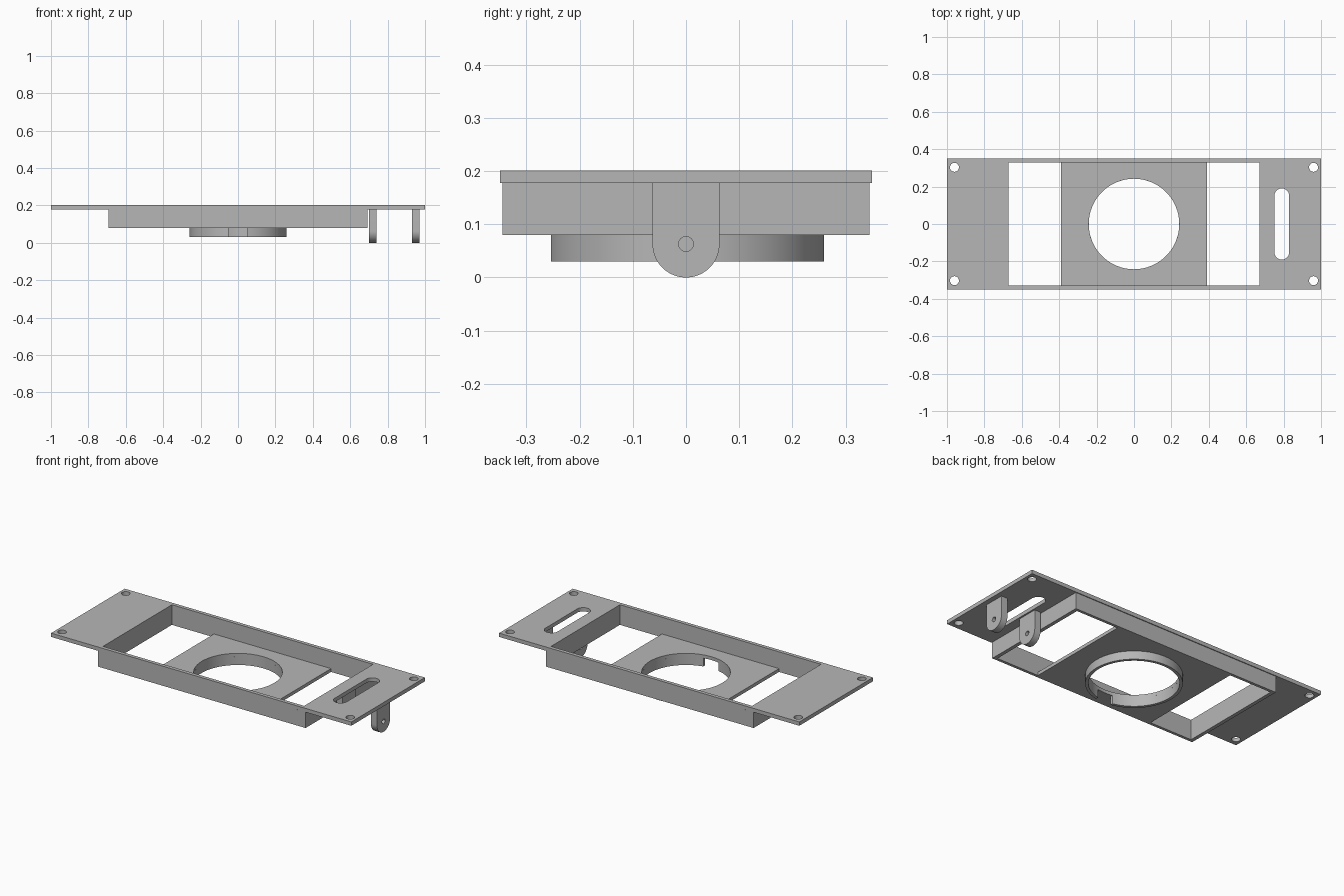
import bpy
from math import pi, sin, cos, asin
from mathutils import Matrix

if "Cube" in bpy.data.objects:
    bpy.data.objects.remove(bpy.data.objects["Cube"], do_unlink=True)

GREY = (0.47, 0.47, 0.47, 1.0)
grey = bpy.data.materials.new("plain_grey")
grey.use_nodes = True
grey.diffuse_color = GREY
bsdf = next(n for n in grey.node_tree.nodes if n.type == 'BSDF_PRINCIPLED')
bsdf.inputs["Base Color"].default_value = GREY


def arc(r, start, end, cx=0, cy=0, n=64):
    return [(cx + r * cos(start + (end - start) * i / n),
             cy + r * sin(start + (end - start) * i / n)) for i in range(n + 1)]


def circle(r, cx=0, cy=0, n=64):
    return arc(r, 0, 2 * pi, cx, cy, n)[:-1]


def rect(hx, hy):
    return [(-hx, -hy), (hx, -hy), (hx, hy), (-hx, hy)]


def slab(name, outlines, low, high, axes=Matrix.Identity(4)):
    """Extrude an outline, with any inner outlines as holes, from low to high."""
    curve = bpy.data.curves.new(name + "_profile", 'CURVE')
    curve.dimensions = '2D'
    curve.fill_mode = 'BOTH'
    curve.extrude = (high - low) / 2
    for pts in outlines:
        spline = curve.splines.new('POLY')
        spline.points.add(len(pts) - 1)
        for p, (u, v) in zip(spline.points, pts):
            p.co = (u, v, 0, 1)
        spline.use_cyclic_u = True
    ob = bpy.data.objects.new(name, curve)
    bpy.context.collection.objects.link(ob)
    bpy.ops.object.select_all(action='DESELECT')
    ob.select_set(True)
    bpy.context.view_layer.objects.active = ob
    bpy.ops.object.convert(target='MESH')
    ob = bpy.context.view_layer.objects.active
    ob.name = name
    ob.data.transform(axes @ Matrix.Translation((0, 0, (low + high) / 2)))
    bpy.ops.object.mode_set(mode='EDIT')
    bpy.ops.mesh.select_all(action='SELECT')
    bpy.ops.mesh.remove_doubles(threshold=0.0001)
    bpy.ops.mesh.normals_make_consistent(inside=False)
    bpy.ops.object.mode_set(mode='OBJECT')
    ob.data.materials.clear()
    ob.data.materials.append(grey)
    bpy.ops.object.shade_smooth_by_angle()
    return ob


OPENING = rect(0.67, 0.328)
BORE = 0.242

# Top plate with the main opening, adjustment slot and corner screw holes
slot = arc(0.04, 0, pi, 0.79, 0.15, 24) + arc(0.04, pi, 2 * pi, 0.79, -0.15, 24)
screws = [circle(0.024, sx * 0.96, sy * 0.303, 32) for sx in (-1, 1) for sy in (-1, 1)]
slab("top_plate", [rect(1, 0.35), OPENING, slot] + screws, 0.178, 0.201)

# Walls of the recessed tray
slab("tray_walls", [rect(0.692, 0.345), OPENING], 0.08, 0.178)

# Shelf across the bottom of the tray
slab("centre_shelf", [rect(0.39, 0.328), circle(BORE)], 0.08, 0.1)

# Collar under the shelf, open at the front
OUTER, HALF_GAP = 0.259, 0.05
a, b = asin(HALF_GAP / OUTER), asin(HALF_GAP / BORE)
collar = arc(OUTER, a - pi / 2, 1.5 * pi - a) + arc(BORE, 1.5 * pi - b, b - pi / 2)
slab("collar_ring", [collar], 0.03, 0.08)

# Pair of round-ended hinge lugs, profile turned to face along x
along_x = Matrix(((0, 0, 1, 0), (1, 0, 0, 0), (0, 1, 0, 0), (0, 0, 0, 1)))
W = 0.063
lug = arc(W, pi, 2 * pi, 0, W, 32) + [(W, 0.178), (-W, 0.178)]
for name, x in (("inner_lug", 0.7), ("outer_lug", 0.93)):
    slab(name, [lug, circle(0.014, 0, W, 32)], x, x + 0.04, along_x)
